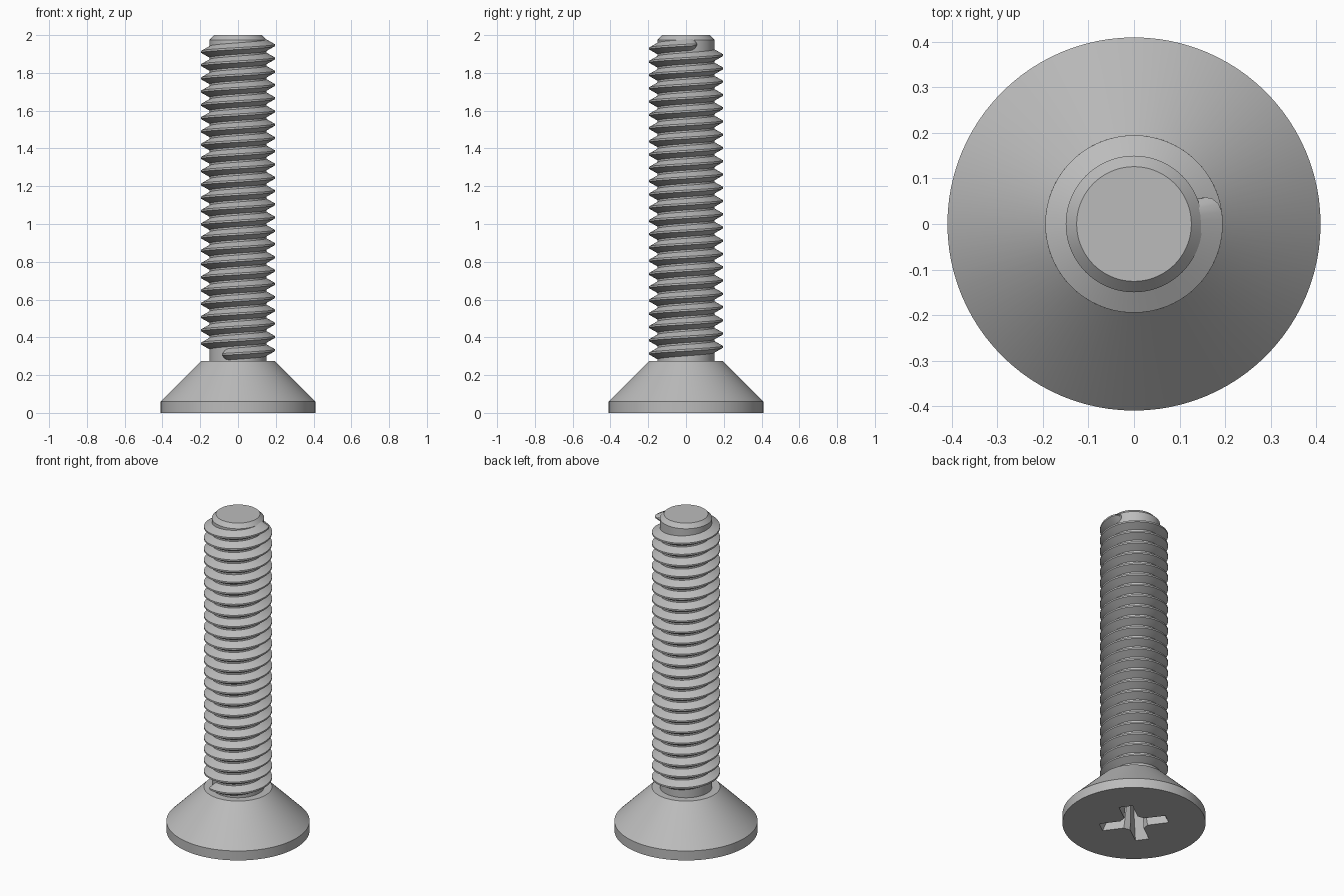
import bpy, bmesh, math

if "Cube" in bpy.data.objects:
    bpy.data.objects.remove(bpy.data.objects["Cube"])

steel = bpy.data.materials.new("steel grey")
steel.diffuse_color = (0.5, 0.5, 0.5, 1)
steel.use_nodes = True
steel.node_tree.nodes["Principled BSDF"].inputs["Base Color"].default_value = steel.diffuse_color


def make_object(name, bm):
    bmesh.ops.recalc_face_normals(bm, faces=bm.faces[:])
    mesh = bpy.data.meshes.new(name)
    bm.to_mesh(mesh)
    bm.free()
    mesh.materials.append(steel)
    ob = bpy.data.objects.new(name, mesh)
    bpy.context.collection.objects.link(ob)
    return ob


def smooth(ob, angle=25):
    bpy.ops.object.select_all(action='DESELECT')
    ob.select_set(True)
    bpy.context.view_layer.objects.active = ob
    bpy.ops.object.shade_smooth_by_angle(angle=math.radians(angle))


def loft(name, rings):
    """Skin a list of equal closed rings and cap both ends."""
    bm = bmesh.new()
    rows = [[bm.verts.new(p) for p in ring] for ring in rings]
    n = len(rows[0])
    for a, b in zip(rows, rows[1:]):
        for i in range(n):
            j = (i + 1) % n
            bm.faces.new((a[i], a[j], b[j], b[i]))
    bm.faces.new(rows[0])
    bm.faces.new(rows[-1])
    return make_object(name, bm)


def circle(r, z, n=96):
    return [(r * math.cos(math.tau * i / n), r * math.sin(math.tau * i / n), z)
            for i in range(n)]


# countersunk head and chamfered shank
head = loft("head", [circle(r, z) for r, z in
                     [(0.41, 0), (0.41, 0.06), (0.195, 0.275)]])
shank = loft("shank", [circle(r, z) for r, z in
                       [(0.15, 0.26), (0.15, 1.975), (0.126, 2.0)]])


# cross-shaped drive recess, tapering inward
def cross(length, half, body, z, turn=math.radians(36)):
    pts = []
    for k in range(4):
        a = turn + k * math.pi / 2
        for x, y in [(body, -half), (length, -half), (length, half), (body, half)]:
            pts.append((x * math.cos(a) - y * math.sin(a),
                        x * math.sin(a) + y * math.cos(a), z))
    return pts


cutter = loft("recess_cutter", [cross(0.199, 0.041, 0.072, -0.01),
                                cross(0.195, 0.040, 0.070, 0.0),
                                cross(0.105, 0.030, 0.045, 0.2)])
cutter.hide_render = True
cutter.hide_set(True)
cut = head.modifiers.new("recess", 'BOOLEAN')
cut.operation = 'DIFFERENCE'
cut.solver = 'EXACT'
cut.object = cutter

# helical thread with run-out at both ends
START, END = math.radians(-122), math.radians(23 * 360 + 22)
PITCH, Z0, FADE = 0.0702, 0.332, math.radians(14)
steps = 23 * 72
rings = []
angles = [START + FADE * t for t in (0, 0.1, 0.3, 0.6)]
angles += [START + FADE + (END - START - 2 * FADE) * i / steps for i in range(steps + 1)]
angles += [END - FADE * t for t in (0.6, 0.3, 0.1, 0)]
for a in angles:
    t = min(1, (a - START) / FADE, (END - a) / FADE)
    f = max(0.03, math.sqrt(max(0, 1 - (1 - t) ** 2)))
    z = Z0 + PITCH * a / math.tau
    root, crest = 0.147, 0.147 + 0.048 * f
    rings.append([(r * math.cos(a), r * math.sin(a), z + dz * f) for r, dz in
                  [(root, -0.032), (crest, -0.005), (crest, 0.005), (root, 0.032)]])
thread = loft("thread", rings)

for part in (head, shank, thread):
    smooth(part)
